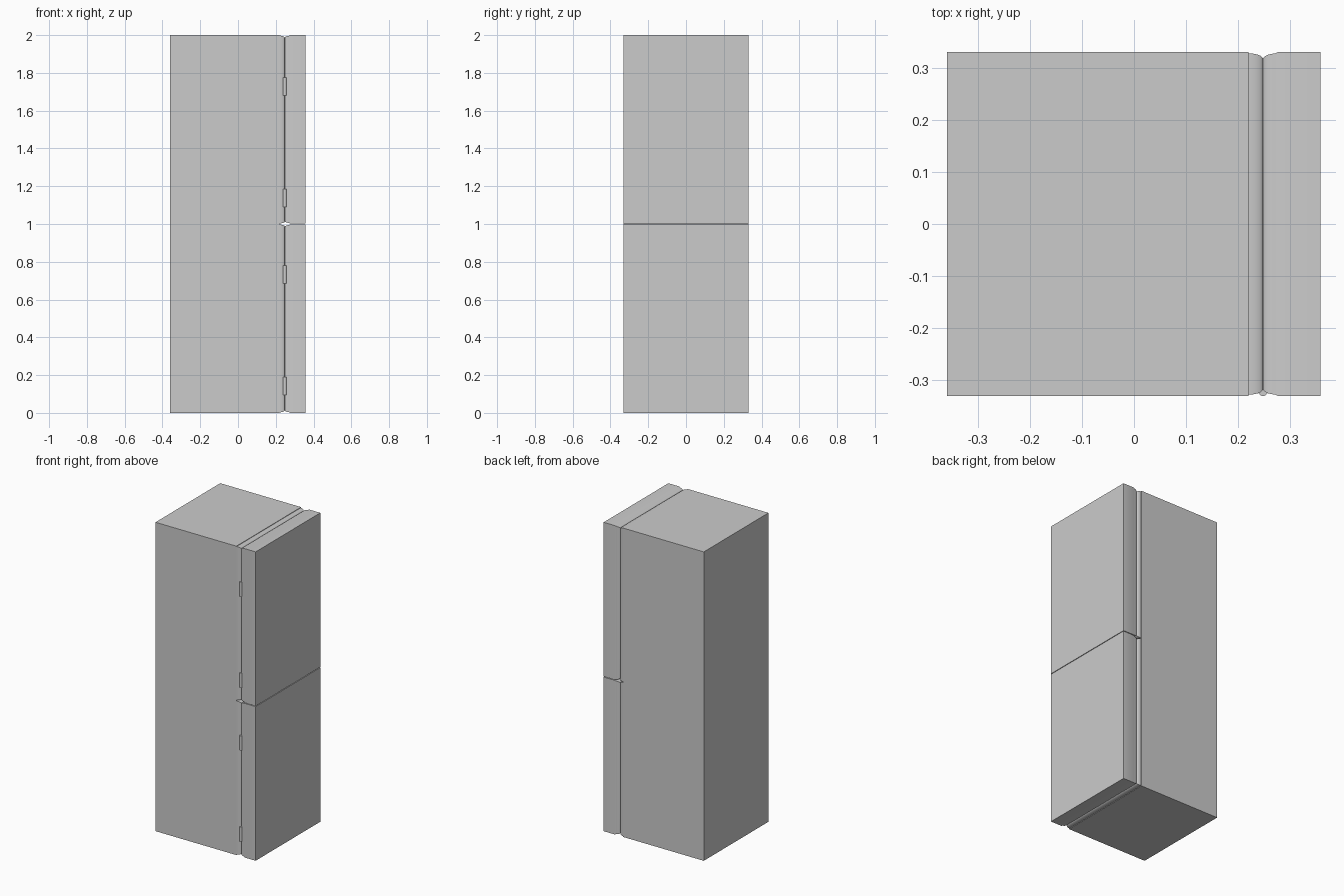
import bpy, bmesh, math

if "Cube" in bpy.data.objects:
    bpy.data.objects.remove(bpy.data.objects["Cube"])

HALF_Y = 0.331     # half width of the cabinet
SEAM_X = 0.248     # plane where doors meet the cabinet
LIP = 0.028        # depth of the rounded lip
STEP = 0.003       # small step where the lip starts
ROUND = 0.011      # inset of the lip rounding
STEPS = 8


def finish(name, bm):
    bmesh.ops.recalc_face_normals(bm, faces=bm.faces)
    me = bpy.data.meshes.new(name)
    bm.to_mesh(me)
    bm.free()
    ob = bpy.data.objects.new(name, me)
    bpy.context.collection.objects.link(ob)
    bpy.ops.object.select_all(action='DESELECT')
    bpy.context.view_layer.objects.active = ob
    ob.select_set(True)
    bpy.ops.object.shade_smooth_by_angle(angle=math.radians(30))
    return ob


def loft(bm, z0, z1, stations):
    """Skin rectangles in the YZ plane, each given as (x, inset)."""
    rings = []
    for x, i in stations:
        y = HALF_Y - i
        rings.append([bm.verts.new(p) for p in (
            (x, -y, z0 + i), (x, y, z0 + i), (x, y, z1 - i), (x, -y, z1 - i))])
    for a, b in zip(rings, rings[1:]):
        for k in range(4):
            n = (k + 1) % 4
            bm.faces.new((a[k], a[n], b[n], b[k]))
    bm.faces.new(rings[0])
    bm.faces.new(rings[-1])


def lip(direction):
    """Quarter-ellipse lip running towards the seam."""
    out = []
    for k in range(STEPS + 1):
        t = math.pi / 2 * k / STEPS
        out.append((SEAM_X - direction * LIP * (1 - math.sin(t)),
                    STEP + ROUND * (1 - math.cos(t))))
    return out


# Cabinet with one rounded lip per compartment
bm = bmesh.new()
loft(bm, 0, 2, [(-0.359, 0), (SEAM_X - LIP, 0)])
for z in (0, 1):
    loft(bm, z, z + 1, lip(1))
finish("cabinet", bm)

# Doors with a rounded inner edge, separated by a thin gap
for name, z0, z1 in (("lower_door", 0, 0.998), ("upper_door", 1.002, 2)):
    bm = bmesh.new()
    loft(bm, z0, z1, lip(-1) + [(SEAM_X + LIP + 0.002, 0), (0.358, 0)])
    finish(name, bm)

# Hinge barrels in the front seam
for n, z in enumerate((0.142, 0.732, 1.138, 1.728)):
    bm = bmesh.new()
    bmesh.ops.create_cone(bm, cap_ends=True, segments=24, radius1=0.0095,
                          radius2=0.0095, depth=0.095)
    bmesh.ops.translate(bm, verts=bm.verts, vec=(SEAM_X, -HALF_Y + 0.01, z))
    finish(f"hinge_{n + 1}", bm)
